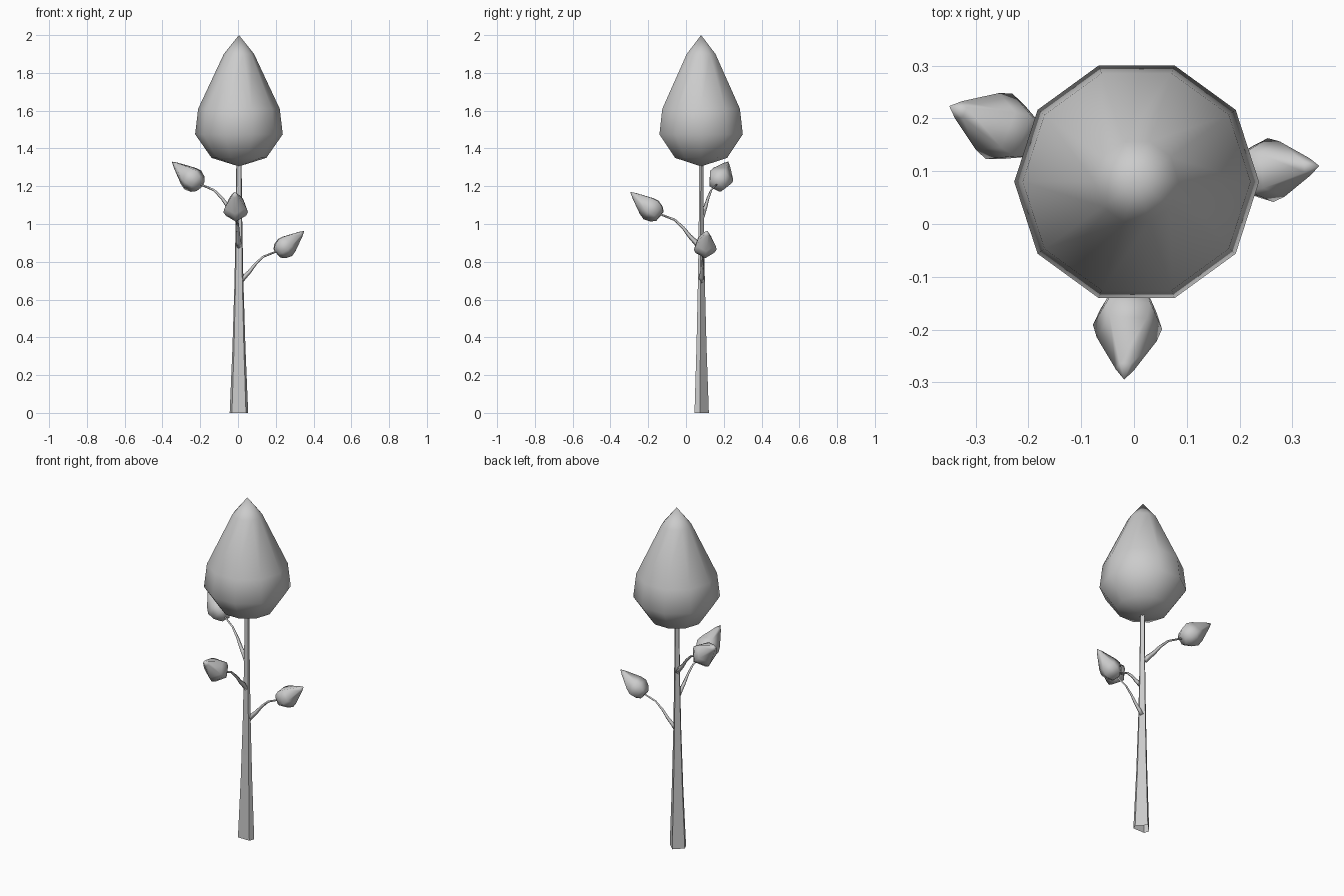
import bpy, bmesh
from math import sin, cos, pi, radians
from mathutils import Vector

if "Cube" in bpy.data.objects:
    bpy.data.objects.remove(bpy.data.objects["Cube"])

CX, CY = 0.005, 0.08
X, Y, Z = Vector((1, 0, 0)), Vector((0, 1, 0)), Vector((0, 0, 1))


def loft(name, rings, cap_start=True, cap_end=True, angle=180):
    """Skin rings of points; a ring holding one point becomes a tip."""
    bm = bmesh.new()
    vs = [[bm.verts.new(p) for p in r] for r in rings]
    for a, b in zip(vs, vs[1:]):
        n = max(len(a), len(b))
        for i in range(n):
            j = (i + 1) % n
            if len(b) == 1:
                bm.faces.new((a[i], a[j], b[0]))
            elif len(a) == 1:
                bm.faces.new((a[0], b[j], b[i]))
            else:
                bm.faces.new((a[i], a[j], b[j], b[i]))
    for ring, on in ((vs[0], cap_start), (vs[-1], cap_end)):
        if on and len(ring) > 2:
            bm.faces.new(ring)
    bmesh.ops.recalc_face_normals(bm, faces=bm.faces)
    me = bpy.data.meshes.new(name)
    bm.to_mesh(me)
    bm.free()
    ob = bpy.data.objects.new(name, me)
    bpy.context.collection.objects.link(ob)
    bpy.ops.object.select_all(action='DESELECT')
    ob.select_set(True)
    bpy.context.view_layer.objects.active = ob
    bpy.ops.object.shade_smooth_by_angle(angle=radians(angle))
    return ob


def ring(c, u, v, r, n, start=0.0):
    if r == 0:
        return [c]
    return [c + r * (cos(start + 2 * pi * i / n) * u + sin(start + 2 * pi * i / n) * v)
            for i in range(n)]


# trunk: tapered five-sided post
section = [(-0.037, -0.035), (0.037, -0.035), (0.049, -0.006), (0.0, 0.041), (-0.049, -0.006)]
levels = [(0, 1.0), (0.35, 0.70), (0.7, 0.48), (1.0, 0.36), (1.34, 0.28)]
loft("trunk", [[Vector((CX + x * s, CY + y * s, z)) for x, y in section] for z, s in levels],
     cap_start=False, angle=50)

# crown: ten-sided teardrop
profile = [(0, 1.305), (0.145, 1.35), (0.232, 1.475), (0.216, 1.61), (0.08, 1.90), (0, 2.0)]
loft("crown", [ring(Vector((CX, CY, z)), X, Y, r, 10) for r, z in profile])

# side twigs, each carrying a five-sided bud
twig_path = [(0.01, -0.01, 0.015), (0.03, 0.015, 0.014), (0.06, 0.045, 0.011),
             (0.095, 0.09, 0.008), (0.14, 0.132, 0.006), (0.225, 0.165, 0.005)]
bud_profile = [(0.0, 0.034), (0.022, 0.056), (0.058, 0.069), (0.09, 0.060), (0.175, 0.018), (0.203, 0)]


def twig(label, heading, z0, scale):
    a = radians(heading)
    out = Vector((cos(a), sin(a), 0))
    side = Z.cross(out)
    base = Vector((CX, CY, z0))

    def at(r, z):
        return base + scale * (r * out + z * Z)

    pts = [at(r, z) for r, z, _ in twig_path]
    rings = []
    for i, p in enumerate(pts):
        t = (pts[min(i + 1, len(pts) - 1)] - pts[max(i - 1, 0)]).normalized()
        rings.append(ring(p, side, t.cross(side), twig_path[i][2] * scale, 4))
    loft("twig_" + label, rings)

    start, tip = at(0.217, 0.153), at(0.376, 0.28)
    d = (tip - start).normalized()
    up = d.cross(side) * -1
    if up.z < 0:
        up = -up
    loft("bud_" + label, [ring(start + d * h * scale, side, up, r * scale, 5, -pi / 2)
                          for h, r in bud_profile])


twig("right", 5, 0.705, 0.925)
twig("front", 266.4, 0.89, 1.0)
twig("left", 158, 1.045, 1.02)
